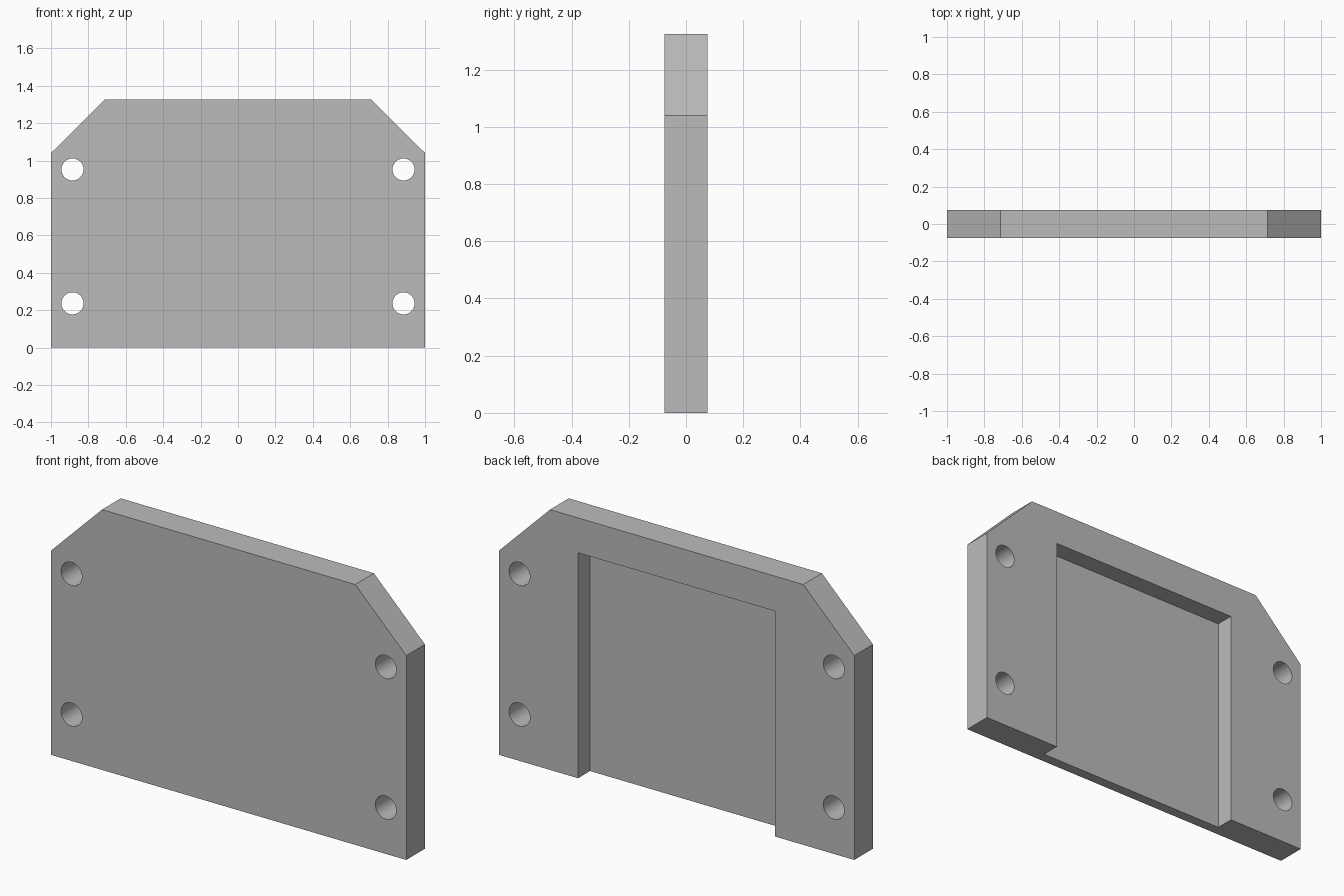
import bpy, bmesh, math
from mathutils import Matrix

if "Cube" in bpy.data.objects:
    bpy.data.objects.remove(bpy.data.objects["Cube"], do_unlink=True)

HALF_T = 0.075        # half plate thickness
RECESS_DEPTH = 0.096

grey = bpy.data.materials.new("plain grey")
grey.use_nodes = True
COLOUR = (0.5, 0.5, 0.5, 1)
grey.diffuse_color = COLOUR
grey.node_tree.nodes["Principled BSDF"].inputs["Base Color"].default_value = COLOUR


def make_object(name, bm):
    bmesh.ops.recalc_face_normals(bm, faces=bm.faces)
    mesh = bpy.data.meshes.new(name)
    bm.to_mesh(mesh)
    bm.free()
    mesh.materials.append(grey)
    obj = bpy.data.objects.new(name, mesh)
    bpy.context.collection.objects.link(obj)
    return obj


def prism(name, outline, y0, y1):
    """Extrude an x-z outline along y."""
    bm = bmesh.new()
    face = bm.faces.new([bm.verts.new((x, y0, z)) for x, z in outline])
    ext = bmesh.ops.extrude_face_region(bm, geom=[face])["geom"]
    verts = [v for v in ext if isinstance(v, bmesh.types.BMVert)]
    bmesh.ops.translate(bm, verts=verts, vec=(0, y1 - y0, 0))
    return make_object(name, bm)


def cut(target, cutter):
    cutter.hide_render = True
    mod = target.modifiers.new("cut", "BOOLEAN")
    mod.operation = "DIFFERENCE"
    mod.solver = "EXACT"
    mod.object = cutter
    bpy.context.view_layer.objects.active = target
    bpy.ops.object.modifier_apply(modifier=mod.name)
    bpy.data.objects.remove(cutter, do_unlink=True)


# Plate with chamfered top corners
right_side = [(1, 0), (1, 1.04), (0.713, 1.325)]
outline = right_side + [(-x, z) for x, z in reversed(right_side)]
plate = prism("mounting_plate", outline, -HALF_T, HALF_T)

# Rear recess, open at the bottom
w, top = 0.555, 1.147
recess = prism("recess_cutter", [(-w, -0.1), (w, -0.1), (w, top), (-w, top)],
               HALF_T - RECESS_DEPTH, HALF_T + 0.1)
cut(plate, recess)

# Four bolt holes
for x in (-0.885, 0.885):
    for z in (0.236, 0.952):
        bm = bmesh.new()
        bmesh.ops.create_cone(
            bm, cap_ends=True, segments=48, radius1=0.059, radius2=0.059, depth=0.4,
            matrix=Matrix.Translation((x, 0, z)) @ Matrix.Rotation(math.pi / 2, 4, "X"))
        cut(plate, make_object("hole_cutter", bm))

# Smooth hole walls, crisp edges elsewhere
bpy.ops.object.select_all(action="DESELECT")
plate.select_set(True)
bpy.context.view_layer.objects.active = plate
bpy.ops.object.shade_smooth_by_angle(angle=math.radians(30))
